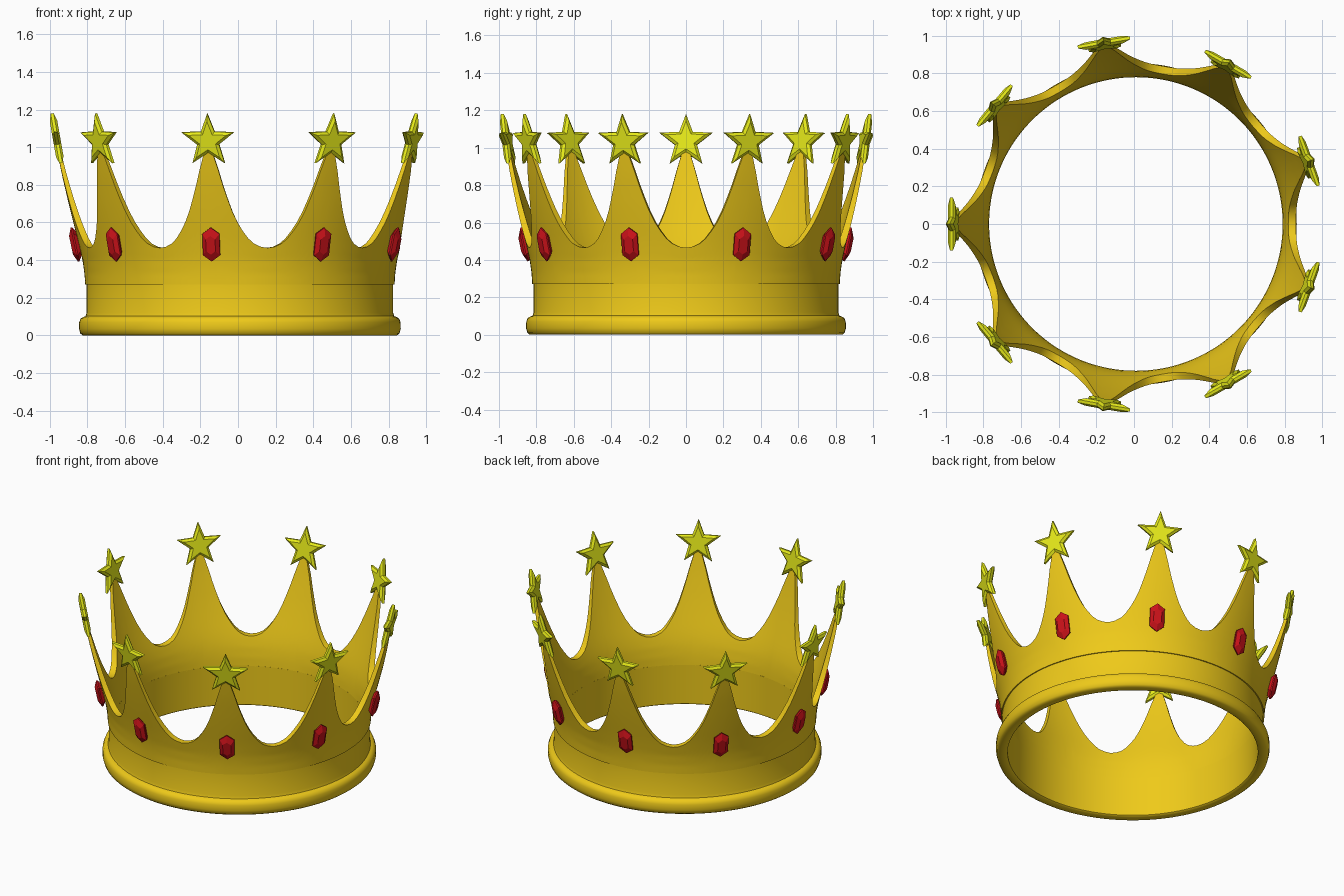
import bpy, bmesh
from math import sin, cos, pi, radians
from mathutils import Matrix, Vector

if "Cube" in bpy.data.objects:
    bpy.data.objects.remove(bpy.data.objects["Cube"])

CX = 0.01          # ring centre after bounding-box centring
COUNT = 9


def material(name, rgb):
    m = bpy.data.materials.new(name)
    m.diffuse_color = (*rgb, 1)
    m.use_nodes = True
    m.node_tree.nodes["Principled BSDF"].inputs["Base Color"].default_value = m.diffuse_color
    return m


gold = material("gold", (0.86, 0.59, 0.01))
yellow = material("star_yellow", (0.80, 0.83, 0.01))
red = material("gem_red", (0.60, 0.006, 0.01))


def finish(name, bm, mat, angle=None):
    bmesh.ops.recalc_face_normals(bm, faces=bm.faces)
    me = bpy.data.meshes.new(name)
    bm.to_mesh(me)
    bm.free()
    me.materials.append(mat)
    ob = bpy.data.objects.new(name, me)
    bpy.context.collection.objects.link(ob)
    if angle:
        bpy.ops.object.select_all(action='DESELECT')
        ob.select_set(True)
        bpy.context.view_layer.objects.active = ob
        bpy.ops.object.shade_smooth_by_angle(angle=radians(angle))
    return ob


def interp(pts, x):
    for (x0, y0), (x1, y1) in zip(pts, pts[1:]):
        if x <= x1:
            return y0 + (y1 - y0) * (x - x0) / (x1 - x0)
    return pts[-1][1]


def sweep(sections):
    """Join a closed ring of equal closed sections."""
    bm = bmesh.new()
    rings = [[bm.verts.new(p) for p in s] for s in sections]
    for a, b in zip(rings, rings[1:] + rings[:1]):
        for i in range(len(a)):
            j = (i + 1) % len(a)
            bm.faces.new((a[i], a[j], b[j], b[i]))
    return bm


def polar(r, a, z):
    return (CX + r * cos(a), r * sin(a), z)


# Base band with rounded bottom rim
profile = [(.782, .006), (.79, 0), (.835, 0), (.848, .01), (.855, .035), (.854, .07),
           (.846, .09), (.832, .098), (.82, .102), (.815, .12), (.815, .275), (.78, .275)]
finish("base_band", sweep([[polar(r, 2 * pi * k / 144, z) for r, z in profile]
                           for k in range(144)]), gold, 40)

# Flared wall: upper edge height by angle from the spike centre
edge = [(0, .985), (1.2, .978), (1.9, .94), (3.2, .87), (4.4, .80), (5.8, .73), (7.4, .66),
        (9.2, .60), (11, .555), (13, .515), (15, .488), (17.5, .471), (20, .465)]
outer = [(.27, .822), (.33, .826), (.4, .836), (.5, .859), (.6, .885), (.7, .910),
         (.85, .945), (1.0, .975)]
thick = [(.27, .042), (.45, .042), (.7, .03), (1.0, .018)]
ROWS = 14
half = edge[1:-1]
columns = [(-d, z) for d, z in reversed(edge[1:])] + edge[:-1]
sections = []
for k in range(COUNT):
    for d, top in columns:
        a = radians(180 + 40 * k + d)
        zs = [.27 + (top - .27) * i / ROWS for i in range(ROWS + 1)]
        sections.append([polar(interp(outer, z), a, z) for z in zs] +
                        [polar(interp(outer, z) - interp(thick, z), a, z) for z in reversed(zs)])
finish("spiked_wall", sweep(sections), gold, 40)


def prism(layers):
    """Stack of outlines (depth, points in side/up plane), capped both ends; +x is outward."""
    bm = bmesh.new()
    rings = [[bm.verts.new((d, u, v)) for u, v in pts] for d, pts in layers]
    n = len(rings[0])
    for a, b in zip(rings, rings[1:]):
        for i in range(n):
            bm.faces.new((a[i], a[(i + 1) % n], b[(i + 1) % n], b[i]))
    bm.faces.new(rings[0])
    bm.faces.new(rings[-1])
    return bm


def star(s):
    return [((.148 if i % 2 == 0 else .062) * s * sin(i * pi / 5),
             (.148 if i % 2 == 0 else .062) * s * cos(i * pi / 5)) for i in range(10)]


def gem(s):
    return [(u * s, v * s) for u, v in
            ((0, .092), (.046, .058), (.046, -.058), (0, -.092), (-.046, -.058), (-.046, .058))]


def place(bm, a, r, z, tilt):
    m = (Matrix.Translation(Vector((CX, 0, 0))) @ Matrix.Rotation(a, 4, 'Z')
         @ Matrix.Translation(Vector((r, 0, z))) @ Matrix.Rotation(radians(tilt), 4, 'Y'))
    bmesh.ops.transform(bm, matrix=m, verts=bm.verts)
    return bm


# Star tips and faceted gems, one per spike
for k in range(COUNT):
    a = radians(180 + 40 * k)
    s = prism([(-.02, star(.72)), (-.008, star(1)), (.008, star(1)), (.02, star(.72))])
    finish(f"star_{k + 1}", place(s, a, .972, 1.034, 10), yellow)
    g = prism([(-.025, gem(.6)), (0, gem(1)), (.008, gem(1)), (.026, gem(.55))])
    finish(f"gem_{k + 1}", place(g, a, .872, .484, 12), red)
